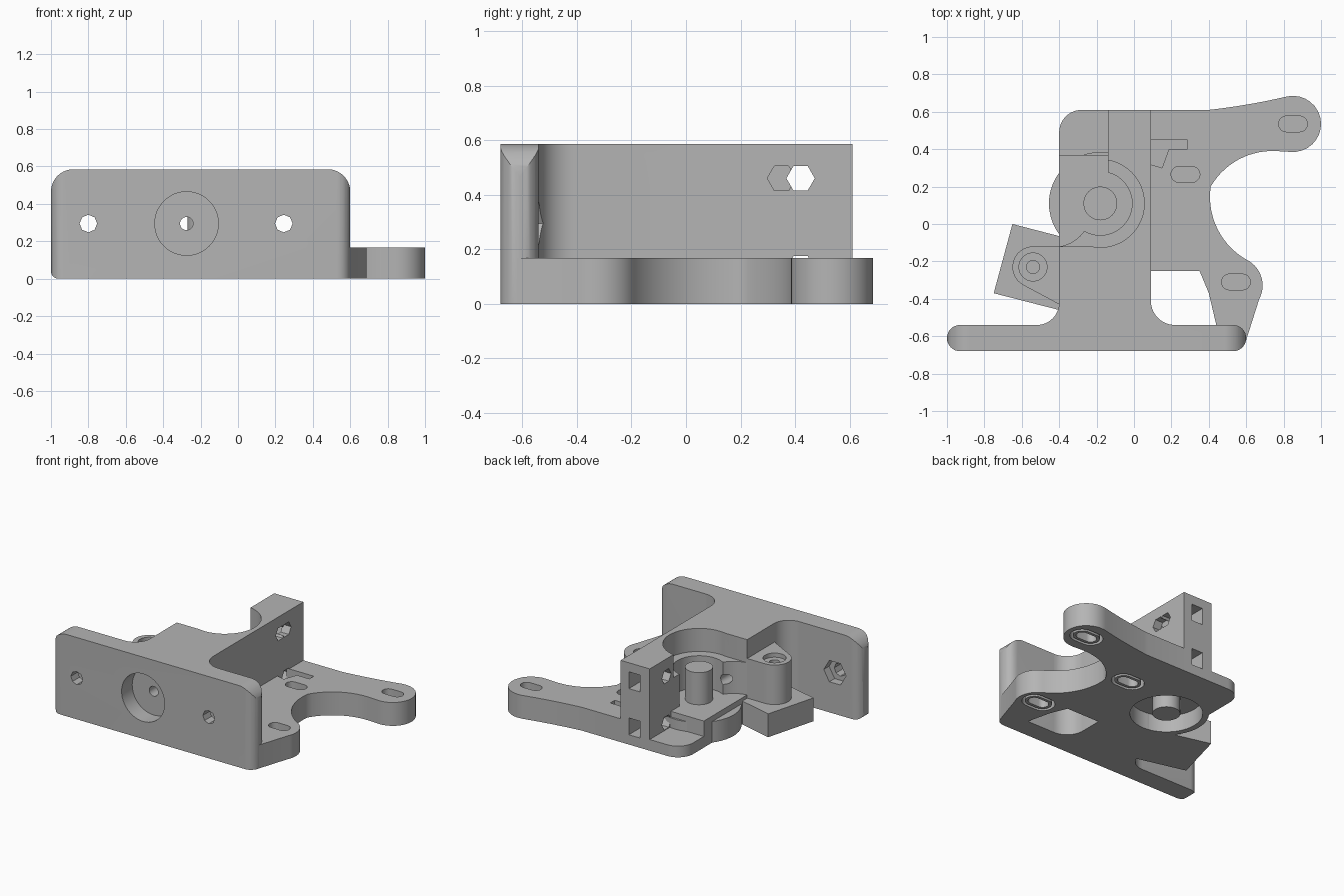
import bpy, bmesh, math
from mathutils import Vector

cube = bpy.data.objects.get("Cube")
if cube:
    bpy.data.objects.remove(cube, do_unlink=True)

grey = bpy.data.materials.new("light_grey_plastic")
grey.use_nodes = True
GREY = (0.46, 0.46, 0.46, 1)
grey.diffuse_color = GREY
grey.node_tree.nodes["Principled BSDF"].inputs["Base Color"].default_value = GREY


def arc(cx, cy, r, start, end, n=16):
    angles = [math.radians(start + (end - start) * i / n) for i in range(n + 1)]
    return [(cx + r * math.cos(a), cy + r * math.sin(a)) for a in angles]


def arc_through(a, b, c, n=14):
    """Arc from a to c by way of b."""
    (ax, ay), (bx, by), (cx, cy) = a, b, c
    d = 2 * (ax * (by - cy) + bx * (cy - ay) + cx * (ay - by))
    sa, sb, sc = ax * ax + ay * ay, bx * bx + by * by, cx * cx + cy * cy
    ux = (sa * (by - cy) + sb * (cy - ay) + sc * (ay - by)) / d
    uy = (sa * (cx - bx) + sb * (ax - cx) + sc * (bx - ax)) / d
    start = math.degrees(math.atan2(ay - uy, ax - ux))
    end = math.degrees(math.atan2(cy - uy, cx - ux))
    end = start + (end - start + 180) % 360 - 180
    return arc(ux, uy, math.hypot(ax - ux, ay - uy), start, end, n)


def circle(cx, cy, r, n=48):
    return arc(cx, cy, r, 0, 360, n)[:-1]


def rect(x0, x1, y0, y1):
    return [(x0, y0), (x1, y0), (x1, y1), (x0, y1)]


def capsule(cx, cy, half, r):
    return arc(cx + half, cy, r, -90, 90) + arc(cx - half, cy, r, 90, 270)


def prism(name, points, low, high, axis="z"):
    """Extrude a closed profile along an axis."""
    place = {"z": lambda u, v, w: (u, v, w),
             "y": lambda u, v, w: (u, w, v),
             "x": lambda u, v, w: (w, u, v)}[axis]
    bm = bmesh.new()
    face = bm.faces.new([bm.verts.new(place(u, v, low)) for u, v in points])
    top = bmesh.ops.extrude_face_region(bm, geom=[face])["geom"]
    verts = [g for g in top if isinstance(g, bmesh.types.BMVert)]
    bmesh.ops.translate(bm, verts=verts, vec=Vector(place(0, 0, high - low)))
    bmesh.ops.remove_doubles(bm, verts=bm.verts, dist=0.0002)
    bmesh.ops.recalc_face_normals(bm, faces=bm.faces)
    mesh = bpy.data.meshes.new(name)
    bm.to_mesh(mesh)
    bm.free()
    mesh.materials.append(grey)
    ob = bpy.data.objects.new(name, mesh)
    bpy.context.collection.objects.link(ob)
    return ob


def activate(ob):
    for other in bpy.context.selected_objects:
        other.select_set(False)
    ob.select_set(True)
    bpy.context.view_layer.objects.active = ob


def combine(parts, tools, operation="DIFFERENCE"):
    for part in parts:
        activate(part)
        for tool in tools:
            mod = part.modifiers.new("shape", "BOOLEAN")
            mod.operation, mod.solver, mod.object = operation, "EXACT", tool
            bpy.ops.object.modifier_apply(modifier=mod.name)
    for tool in tools:
        bpy.data.objects.remove(tool, do_unlink=True)


def cutter(points, low, high, axis="z"):
    ob = prism("cutter", points, low, high, axis)
    ob.hide_render = True
    return ob


HEIGHT, BASE = 0.585, 0.167
GEAR = (-0.18, 0.11)
BOLT_Z = 0.295

# Front plate: rounded in plan and in elevation
plate = prism("front_plate", arc(0.53, -0.61, 0.07, -90, 90)
              + arc(-0.93, -0.61, 0.07, 90, 270), 0, HEIGHT)
outline = ([(0.6, 0)] + arc(0.48, HEIGHT - 0.12, 0.12, 0, 90)
           + arc(-0.88, HEIGHT - 0.12, 0.12, 90, 180) + arc(-0.96, 0.04, 0.04, 180, 270, 6))
combine([plate], [cutter(outline, -0.8, -0.4, "y")], "INTERSECT")

# Main block with fillets towards the plate
block = prism("main_block", [(0.09, 0.61), (-0.14, 0.61), (-0.14, -0.12), (-0.4, -0.12)]
              + arc_through((-0.4, -0.42), (-0.435, -0.505), (-0.52, -0.54))
              + [(-0.52, -0.58), (0.22, -0.58)]
              + arc_through((0.22, -0.54), (0.128, -0.502), (0.09, -0.41)), 0, HEIGHT)
ledge = prism("bearing_ledge", [(-0.13, -0.14), (-0.4, -0.14)]
              + arc_through((-0.4, -0.12), (-0.3, -0.075), (-0.24, 0.02)) + [(-0.13, 0.02)], 0.1, 0.42)
slab = prism("gear_floor", rect(-0.4, -0.13, -0.2, 0.37), 0, 0.19)
rim = prism("bearing_rim", circle(*GEAR, 0.275), 0, 0.15)
floor = prism("corner_floor", [(-0.13, 0.3), (-0.13, 0.61)]
              + arc(-0.28, 0.49, 0.12, 90, 180) + [(-0.4, 0.3)], 0, 0.08)

# Motor mounting arms
arms = prism("motor_arms", [(0.07, 0.61)]
             + arc_through((0.4, 0.61), (0.6, 0.638), (0.81, 0.68))
             + arc(0.85, 0.535, 0.15, 100, -95)
             + arc_through((0.76, 0.39), (0.56, 0.345), (0.41, 0.2))
             + arc_through((0.41, 0.2), (0.465, -0.06), (0.6, -0.19))
             + arc_through((0.6, -0.19), (0.685, -0.3), (0.67, -0.4))
             + [(0.6, -0.62), (0.46, -0.62), (0.44, -0.54), (0.4, -0.37), (0.35, -0.25), (0.07, -0.25)],
             0, BASE)

# Hinge boss and its tilted foot
hinge = prism("hinge_boss", arc(-0.54, -0.23, 0.11, 90, 240)
              + [(-0.39, -0.435), (-0.39, -0.12)], 0.05, 0.45)
foot = prism("hinge_foot", [(-0.65, 0), (-0.38, -0.07), (-0.38, -0.465), (-0.75, -0.37)], 0, BASE)
combine([hinge], [cutter(circle(-0.54, -0.23, 0.075), 0.42, 0.6),
                  cutter(circle(-0.54, -0.23, 0.035), 0.12, 0.6)])

# Bearing pockets and the central pillar
combine([block, ledge, slab, rim, floor, foot],
        [cutter(circle(*GEAR, 0.235), -0.1, 0.12)])
combine([block, ledge], [cutter(circle(*GEAR, 0.235), 0.42, 0.7),
                         cutter(circle(*GEAR, 0.17), 0.19, 0.5)])
pillar = prism("centre_pillar", circle(*GEAR, 0.09), 0, 0.42)

# Front counterbore and feed hole
combine([plate, block], [cutter(circle(-0.275, BOLT_Z, 0.17), -0.8, -0.56, "y"),
                         cutter(circle(-0.275, BOLT_Z, 0.035, 24), -0.8, 0.3, "y")])
combine([ledge], [cutter(circle(-0.275, BOLT_Z, 0.035, 24), -0.8, 0.3, "y")])

# Plate bolt holes with nut traps behind
for x in (-0.8, 0.245):
    combine([plate, block], [cutter(circle(x, BOLT_Z, 0.047, 8), -0.8, -0.4, "y"),
                             cutter(circle(x, BOLT_Z, 0.088, 6), -0.6, -0.4, "y")])

# Tower: cross bolt holes and nut slots in the back face
for z in (0.46, 0.13):
    combine([block], [cutter(circle(0.42, z, 0.052, 6), -0.3, 0.3, "x"),
                      cutter(rect(-0.065, 0.025, z - 0.06, z + 0.06), 0.34, 0.7, "y")])
combine([block], [cutter(circle(0.35, 0.46, 0.052, 6), 0.03, 0.3, "x")])
combine([arms], [cutter(rect(0.05, 0.285, 0.4, 0.45), 0.08, 0.3),
                 cutter([(0.05, 0.33), (0.15, 0.3), (0.19, 0.41), (0.05, 0.41)], 0.08, 0.3)])

# Motor screw slots: blind from above, with a recessed collar below
collars = []
for i, (x, y) in enumerate(((0.85, 0.535), (0.275, 0.265), (0.545, -0.31))):
    combine([arms], [cutter(capsule(x, y, 0.035, 0.042), 0.09, 0.3),
                     cutter(capsule(x, y, 0.035, 0.08), -0.1, 0.07)])
    collar = prism(f"slot_collar_{i + 1}", capsule(x, y, 0.035, 0.06), 0, 0.08)
    combine([collar], [cutter(capsule(x, y, 0.035, 0.04), -0.1, 0.06)])
    collars.append(collar)

for part in [plate, block, ledge, slab, rim, floor, arms, hinge, foot, pillar] + collars:
    activate(part)
    bpy.ops.object.shade_smooth_by_angle(angle=math.radians(30))
